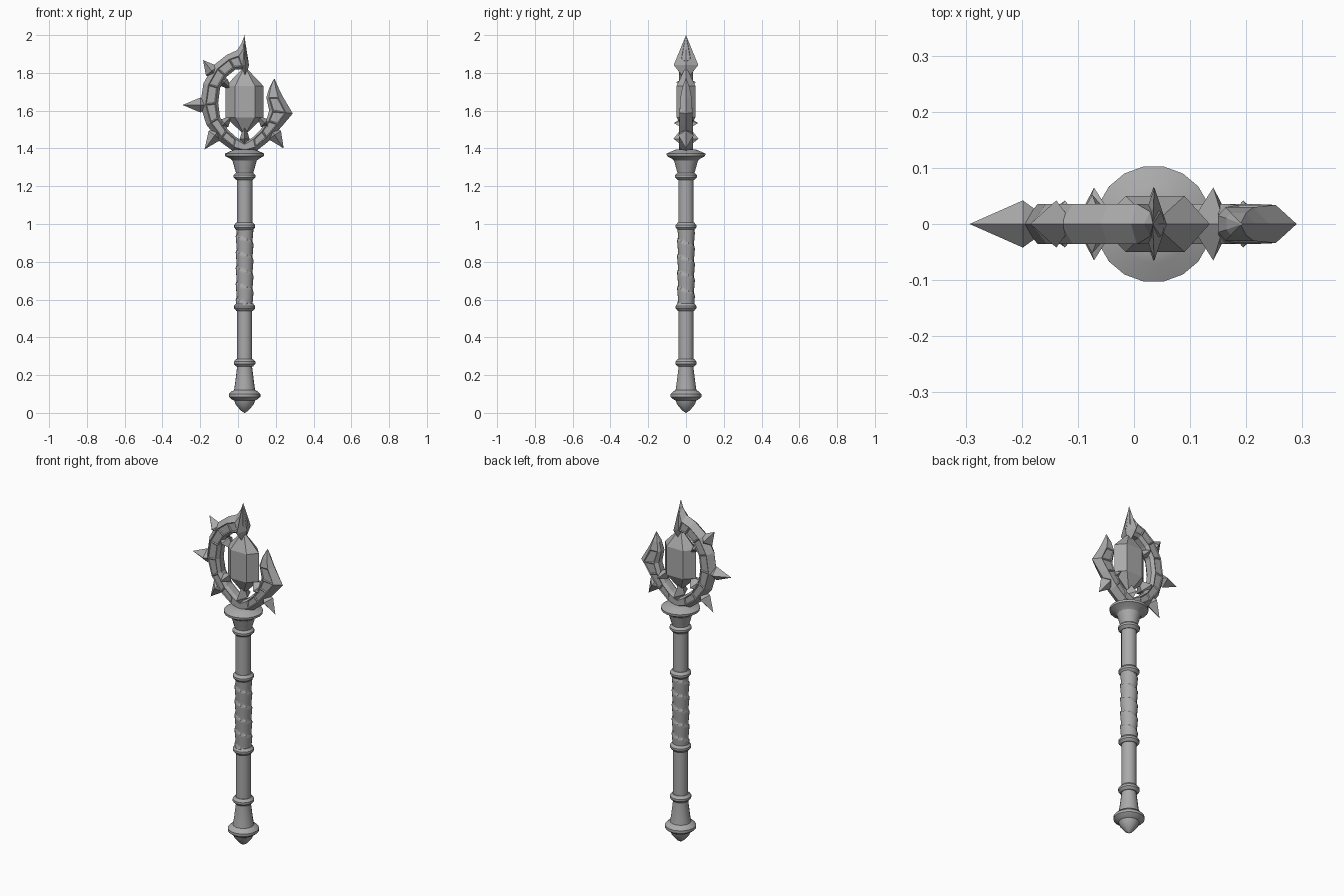
import bpy, bmesh, math
from mathutils import Vector

if "Cube" in bpy.data.objects:
    bpy.data.objects.remove(bpy.data.objects["Cube"])

AXIS = 0.035  # x position of the shaft

metal = bpy.data.materials.new("grey_metal")
metal.diffuse_color = (0.4, 0.4, 0.4, 1)
metal.use_nodes = True
metal.node_tree.nodes["Principled BSDF"].inputs["Base Color"].default_value = metal.diffuse_color


def finish(bm, name, smooth=False):
    bmesh.ops.remove_doubles(bm, verts=bm.verts, dist=0.0002)
    bmesh.ops.recalc_face_normals(bm, faces=bm.faces)
    me = bpy.data.meshes.new(name)
    bm.to_mesh(me)
    bm.free()
    me.materials.append(metal)
    ob = bpy.data.objects.new(name, me)
    bpy.context.collection.objects.link(ob)
    if smooth:
        bpy.ops.object.select_all(action='DESELECT')
        bpy.context.view_layer.objects.active = ob
        ob.select_set(True)
        bpy.ops.object.shade_smooth_by_angle(angle=math.radians(32))
    return ob


def skin(bm, rings, cap=True):
    """Join rings of points into a closed-around surface."""
    vs = [[bm.verts.new(p) for p in r] for r in rings]
    n = len(vs[0])
    sides = []
    for a, b in zip(vs, vs[1:]):
        for i in range(n):
            j = (i + 1) % n
            sides.append(bm.faces.new((a[i], a[j], b[j], b[i])))
    if cap:
        bm.faces.new(vs[0])
        bm.faces.new(vs[-1])
    return sides


def lathe(name, profile, n=18):
    bm = bmesh.new()
    skin(bm, [[(AXIS + r * math.cos(math.tau * i / n), r * math.sin(math.tau * i / n), z)
               for i in range(n)] for r, z in profile])
    return finish(bm, name, True)


def thorn(name, base, tip, half, depth, belly=0.4):
    """Four-sided double-pointed spike lying in the y = 0 plane."""
    a, b = Vector((base[0], 0, base[1])), Vector((tip[0], 0, tip[1]))
    d = (b - a).normalized()
    side = Vector((d.z, 0, -d.x)) * half
    out = Vector((0, depth, 0))
    m = a.lerp(b, belly)
    bm = bmesh.new()
    v = [bm.verts.new(p) for p in (m + side, m + out, m - side, m - out)]
    va, vb = bm.verts.new(a), bm.verts.new(b)
    for i in range(4):
        bm.faces.new((v[i], v[(i + 1) % 4], vb))
        bm.faces.new((v[(i + 1) % 4], v[i], va))
    return finish(bm, name)


def horn(name, stations):
    """Sweep a ridged section along (outer x, z, inner x, z, half thickness)."""
    bm = bmesh.new()
    rings = []
    for ox, oz, ix, iz, t in stations:
        o, i = Vector((ox, 0, oz)), Vector((ix, 0, iz))
        y = Vector((0, t, 0))
        p, q = o.lerp(i, 0.3), o.lerp(i, 0.85)
        rings.append([o, p + y, q + y, i + y * 0.5, i - y * 0.5, q - y, p - y])
    sides = skin(bm, rings)
    # engraved panels on the broad front and back faces
    panels = [f for k, f in enumerate(sides) if k % 7 in (1, 5) and 7 <= k < len(sides) - 14]
    bmesh.ops.recalc_face_normals(bm, faces=bm.faces)
    bmesh.ops.inset_individual(bm, faces=panels, thickness=0.007, depth=-0.004)
    return finish(bm, name)


# Pommel, shaft and flared head socket
lathe("pommel", [(0.001, 0), (0.02, 0.012), (0.048, 0.045), (0.055, 0.065), (0.068, 0.072),
                 (0.083, 0.085), (0.083, 0.1), (0.068, 0.115), (0.056, 0.12),
                 (0.05, 0.16), (0.039, 0.25), (0.039, 0.27)])
lathe("lower_shaft", [(0.04, 0.26), (0.04, 0.56)])
lathe("upper_shaft", [(0.041, 0.98), (0.041, 1.26)])
lathe("head_socket", [(0.04, 1.24), (0.044, 1.265), (0.053, 1.295), (0.064, 1.335),
                      (0.075, 1.345), (0.103, 1.36), (0.104, 1.373), (0.07, 1.388), (0.05, 1.395)])

# Collar rings
for k, (z, r) in enumerate([(0.265, 0.057), (0.56, 0.056), (0.988, 0.056), (1.253, 0.058)]):
    lathe(f"collar_ring_{k + 1}", [(0.036, z - 0.02), (0.044, z - 0.02), (r, z - 0.006),
                                   (r, z + 0.006), (0.044, z + 0.02), (0.036, z + 0.02)])

# Spiral-wrapped grip, each turn overlapping the next
bm = bmesh.new()
rows, n = 60, 20
skin(bm, [[(AXIS + r * math.cos(a), r * math.sin(a), z)
           for a in [math.tau * i / n for i in range(n)]
           for r in [0.041 + 0.007 * ((5 * k / rows + a / math.tau) % 1.0)]]
          for k in range(rows + 1) for z in [0.565 + 0.42 * k / rows]])
finish(bm, "wrapped_grip", True)

# Crescent head: long left horn and short right horn
horn("long_horn", [
    (0.035, 1.375, 0.035, 1.43, 0.036), (-0.025, 1.385, -0.01, 1.46, 0.036),
    (-0.10, 1.44, -0.055, 1.50, 0.036), (-0.167, 1.525, -0.095, 1.565, 0.036),
    (-0.20, 1.63, -0.105, 1.64, 0.036), (-0.183, 1.745, -0.095, 1.72, 0.036),
    (-0.13, 1.84, -0.06, 1.78, 0.036), (-0.06, 1.895, -0.015, 1.817, 0.036),
    (-0.005, 1.92, 0.028, 1.82, 0.036), (0.018, 1.955, 0.053, 1.865, 0.022),
    (0.033, 1.995, 0.035, 1.993, 0.002)])
horn("short_horn", [
    (0.035, 1.375, 0.035, 1.43, 0.036), (0.095, 1.385, 0.08, 1.46, 0.036),
    (0.165, 1.44, 0.12, 1.50, 0.036), (0.235, 1.52, 0.15, 1.55, 0.036),
    (0.29, 1.585, 0.165, 1.60, 0.034), (0.24, 1.67, 0.15, 1.67, 0.03),
    (0.215, 1.72, 0.165, 1.72, 0.02), (0.193, 1.77, 0.188, 1.765, 0.003)])

# Crowning spike at the end of the long horn
thorn("crown_spike", (0.038, 1.76), (0.033, 2.0), 0.022, 0.065, 0.34)

# Spikes around the outer rim
for k, (base, tip) in enumerate([((-0.14, 1.63), (-0.293, 1.63)),
                                 ((-0.11, 1.775), (-0.185, 1.868)),
                                 ((-0.09, 1.515), (-0.177, 1.395)),
                                 ((0.165, 1.515), (0.242, 1.40))]):
    thorn(f"rim_spike_{k + 1}", base, tip, 0.04, 0.042, 0.38)

# Claws holding the gem
thorn("claw_upper", (-0.105, 1.78), (-0.028, 1.705), 0.026, 0.052)
for s, side in ((-1, "left"), (1, "right")):
    thorn(f"claw_{side}", (AXIS + s * 0.14, 1.50), (AXIS + s * 0.065, 1.575), 0.028, 0.065, 0.45)
thorn("claw_bottom", (AXIS, 1.40), (AXIS, 1.535), 0.026, 0.066, 0.38)

# Faceted floating gem
bm = bmesh.new()
outline = [(-0.1, 0), (-0.05, -0.05), (0.055, -0.05), (0.1, 0), (0.055, 0.05), (-0.05, 0.05)]
skin(bm, [[(AXIS + x * s, y * s, z) for x, y in outline]
          for s, z in [(0.05, 1.475), (1, 1.565), (1, 1.73), (0.05, 1.83)]])
finish(bm, "gem")
